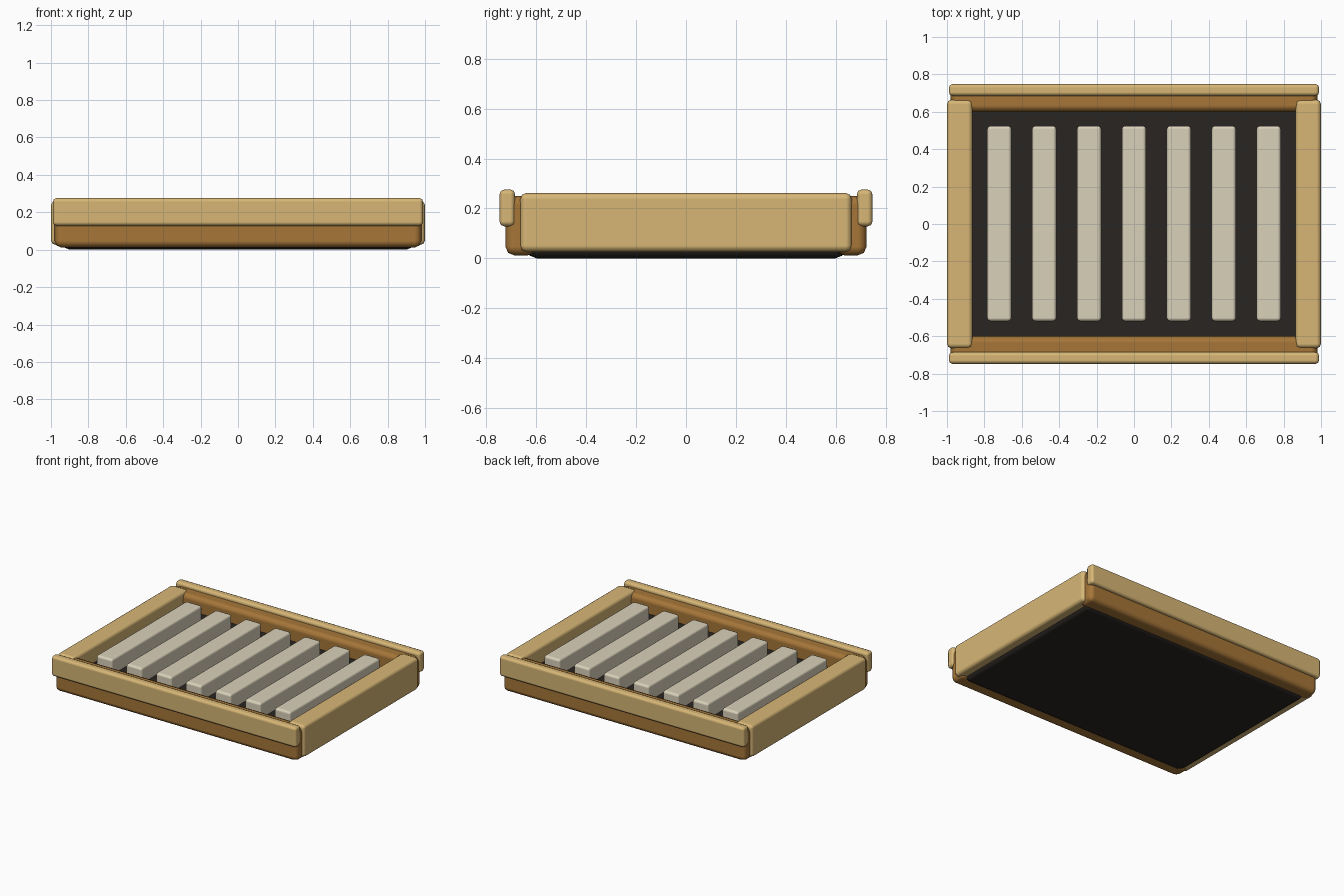
import bpy

if "Cube" in bpy.data.objects:
    bpy.data.objects.remove(bpy.data.objects["Cube"])


def material(name, rgb):
    m = bpy.data.materials.new(name)
    m.diffuse_color = (*rgb, 1)
    m.use_nodes = True
    m.node_tree.nodes["Principled BSDF"].inputs["Base Color"].default_value = m.diffuse_color
    return m


TAN = material("light_wood", (0.68, 0.47, 0.18))
BROWN = material("dark_wood", (0.38, 0.18, 0.04))
BLACK = material("charcoal", (0.022, 0.018, 0.015))
CREAM = material("cream", (0.70, 0.64, 0.49))


def box(name, x, y, z, mat, bevel):
    """Bevelled box from (min, max) ranges, with flat main faces."""
    ranges = (x, y, z)
    bpy.ops.mesh.primitive_cube_add(size=1, location=[(a + b) / 2 for a, b in ranges])
    o = bpy.context.object
    o.name = name
    o.scale = [b - a for a, b in ranges]
    bpy.ops.object.transform_apply(location=False, rotation=False, scale=True)
    o.data.materials.append(mat)
    bpy.ops.object.shade_smooth()
    mod = o.modifiers.new("Bevel", "BEVEL")
    mod.width = bevel
    mod.segments = 2
    mod.harden_normals = True
    return o


def span(sign, inner, outer):
    return tuple(sorted((sign * inner, sign * outer)))


# Dark tray floor
box("tray_floor", (-0.94, 0.94), (-0.64, 0.64), (0, 0.14), BLACK, 0.04)

# Front and back walls with their raised trim rails
for label, s in (("front", -1), ("back", 1)):
    box(label + "_wall", (-0.98, 0.98), span(s, 0.60, 0.724), (0.012, 0.25), BROWN, 0.035)
    box(label + "_rail", (-0.99, 0.99), span(s, 0.685, 0.748), (0.128, 0.276), TAN, 0.02)

# Side walls
for label, s in (("left", -1), ("right", 1)):
    box(label + "_wall", span(s, 0.863, 1.0), (-0.665, 0.665), (0.026, 0.262), TAN, 0.025)

# Row of slats
for i in range(7):
    cx = (i - 3) * 0.24
    box(f"slat_{i + 1}", (cx - 0.065, cx + 0.065), (-0.52, 0.525), (0.11, 0.25), CREAM, 0.018)
